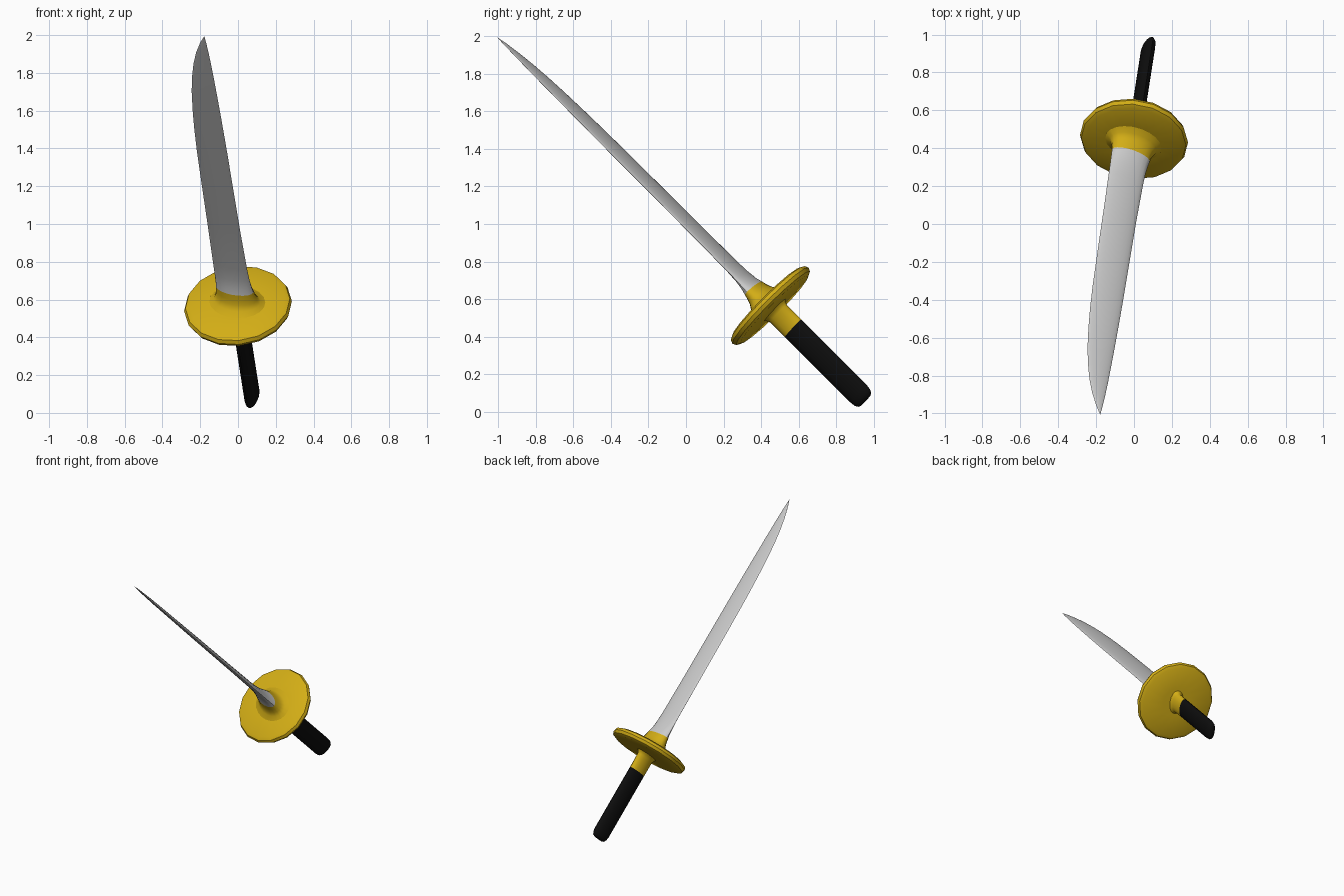
import bpy, bmesh, math
from mathutils import Vector, Matrix

# Sword frame: origin in the middle of the guard
CENTRE = Vector((0, 0.45, 0.565))
AXIS = Vector((-0.11, -0.703, 0.703)).normalized()   # towards the tip
U2 = Vector((0, 1, 1)).normalized()
U1 = U2.cross(AXIS).normalized()
if U1.x < 0:
    U1 = -U1
ANG = math.radians(-21.4)
WIDE = U1 * math.cos(ANG) + U2 * math.sin(ANG)       # across the blade
THICK = -U1 * math.sin(ANG) + U2 * math.cos(ANG)     # through the blade


def material(name, rgb):
    m = bpy.data.materials.new(name)
    m.diffuse_color = (*rgb, 1)
    return m


GOLD = material("gold", (0.65, 0.42, 0.008))
STEEL = material("steel", (0.60, 0.60, 0.60))
BLACK = material("black", (0.004, 0.004, 0.004))


def loft(name, rings, mat, seg=16, smooth=40):
    """Skin rings of (t, s_min, s_max, half_thickness, edge sharpness) along the sword."""
    bm = bmesh.new()
    loops = []
    for t, s0, s1, h, p in rings:
        loop = []
        for i in range(seg):
            a = 2 * math.pi * i / seg
            s = (s0 + s1) / 2 + (s1 - s0) / 2 * math.cos(a)
            n = h * math.copysign(abs(math.sin(a)) ** p, math.sin(a))
            loop.append(bm.verts.new(CENTRE + AXIS * t + WIDE * s + THICK * n))
        loops.append(loop)
    for a, b in zip(loops, loops[1:]):
        for i in range(seg):
            j = (i + 1) % seg
            bm.faces.new((a[i], a[j], b[j], b[i]))
    bm.faces.new(loops[0][::-1])
    bm.faces.new(loops[-1])
    bmesh.ops.remove_doubles(bm, verts=bm.verts, dist=0.0003)
    bmesh.ops.recalc_face_normals(bm, faces=bm.faces)
    me = bpy.data.meshes.new(name)
    bm.to_mesh(me)
    bm.free()
    me.materials.append(mat)
    ob = bpy.data.objects.new(name, me)
    bpy.context.collection.objects.link(ob)
    bpy.ops.object.select_all(action='DESELECT')
    ob.select_set(True)
    bpy.context.view_layer.objects.active = ob
    bpy.ops.object.shade_smooth_by_angle(angle=math.radians(smooth))
    return ob


# Blade: flared root, straight edge on one side, curved edge on the other
loft("blade", [
    (0.130, -0.110, 0.104, 0.046, 1.0),
    (0.165, -0.109, 0.098, 0.034, 1.1),
    (0.220, -0.108, 0.092, 0.024, 1.2),
    (0.300, -0.107, 0.088, 0.018, 1.3),
    (0.590, -0.104, 0.082, 0.016, 1.3),
    (0.880, -0.102, 0.080, 0.015, 1.3),
    (1.160, -0.099, 0.078, 0.014, 1.3),
    (1.320, -0.094, 0.076, 0.013, 1.3),
    (1.450, -0.087, 0.074, 0.012, 1.3),
    (1.600, -0.075, 0.071, 0.011, 1.3),
    (1.720, -0.058, 0.068, 0.010, 1.3),
    (1.820, -0.038, 0.065, 0.008, 1.3),
    (1.910, -0.012, 0.061, 0.006, 1.3),
    (1.990, 0.020, 0.056, 0.004, 1.3),
    (2.045, 0.049, 0.051, 0.001, 1.3),
], STEEL, 20)

# Round guard with a rounded rim
loft("guard", [(t, -r, r, r, 1.0) for t, r in
               ((-0.034, 0.10), (-0.030, 0.255), (-0.020, 0.278), (0.0, 0.287),
                (0.020, 0.278), (0.030, 0.255), (0.034, 0.10))], GOLD, 16)

# Collar flaring from the blade root down onto the guard
loft("blade_collar", [
    (0.020, -0.165, 0.165, 0.135, 1.0),
    (0.036, -0.150, 0.150, 0.115, 1.0),
    (0.048, -0.130, 0.130, 0.085, 1.0),
    (0.075, -0.117, 0.117, 0.065, 1.0),
    (0.100, -0.112, 0.109, 0.055, 1.0),
    (0.130, -0.110, 0.104, 0.046, 1.0),
], GOLD, 20)

# Collar between the guard and the grip
loft("grip_collar", [
    (-0.172, -0.032, 0.032, 0.068, 0.9),
    (-0.060, -0.033, 0.033, 0.069, 0.9),
    (-0.042, -0.042, 0.042, 0.078, 0.9),
    (-0.025, -0.060, 0.060, 0.095, 0.9),
], GOLD, 16)

# Flattened grip with a rounded end
loft("grip", [
    (-0.722, -0.012, 0.012, 0.040, 0.9),
    (-0.715, -0.022, 0.022, 0.054, 0.9),
    (-0.698, -0.029, 0.029, 0.064, 0.9),
    (-0.670, -0.032, 0.032, 0.068, 0.9),
    (-0.172, -0.032, 0.032, 0.068, 0.9),
], BLACK, 16)
